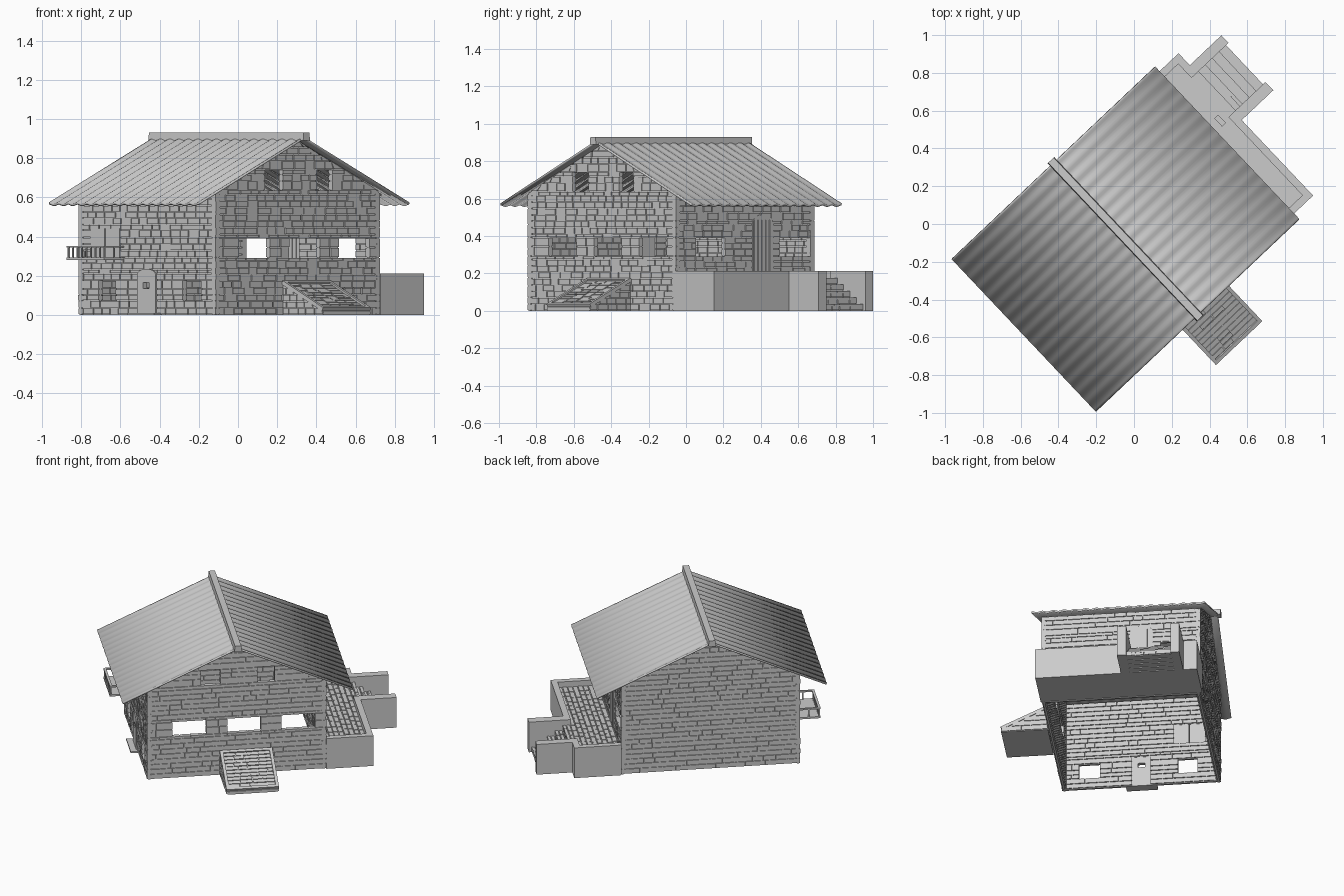
import bpy, bmesh, math, random
from mathutils import Matrix, Vector

if "Cube" in bpy.data.objects:
    bpy.data.objects.remove(bpy.data.objects["Cube"])

random.seed(4)
# House frame: local X runs across the ridge, local Y along it
M = Matrix.Translation((-0.045, -0.08, 0)) @ Matrix.Rotation(math.radians(43.4), 4, 'Z')
A, B = 0.577, 0.51            # wall half sizes
RX, RY = 0.742, 0.555         # roof half sizes
RIDGE, SLOPE = 0.905, 0.4515
X, Y, Z = Vector((1, 0, 0)), Vector((0, 1, 0)), Vector((0, 0, 1))


def finish(name, bm):
    bmesh.ops.recalc_face_normals(bm, faces=bm.faces)
    me = bpy.data.meshes.new(name)
    bm.to_mesh(me)
    bm.free()
    me.transform(M)
    ob = bpy.data.objects.new(name, me)
    bpy.context.collection.objects.link(ob)
    return ob


def prism(bm, pts, frame, d0, d1):
    """Extrude a (u, v) outline along the frame normal."""
    o, U, N, V = frame
    rings = [[bm.verts.new(o + U * u + V * v + N * d) for u, v in pts] for d in (d0, d1)]
    n = len(pts)
    bm.faces.new(rings[0])
    bm.faces.new(rings[1][::-1])
    for i in range(n):
        j = (i + 1) % n
        bm.faces.new((rings[0][i], rings[0][j], rings[1][j], rings[1][i]))


def rect(u0, u1, v0, v1):
    return [(u0, v0), (u1, v0), (u1, v1), (u0, v1)]


FLAT = (Vector(), X, Z, Y)


def box(bm, x0, x1, y0, y1, z0, z1):
    prism(bm, rect(x0, x1, y0, y1), FLAT, z0, z1)


def bricks(bm, frame, u0, u1, v0, v1, opens=(), lim=None, h=0.0335, depth=0.03, back=True):
    """Courses of bricks on a recessed mortar sheet, leaving openings free."""
    n = max(1, round((v1 - v0) / h))
    vs = [v0 + (v1 - v0) * i / n for i in range(n + 1)]
    for o in opens:                               # snap courses to the openings
        for e in o[2:]:
            k = min(range(n + 1), key=lambda i: abs(vs[i] - e))
            vs[k] = e
    for lo, hi in zip(vs, vs[1:]):
        if hi - lo < 0.008:
            continue

        def quad(a, b, c, d):
            if lim is None:
                return rect(a, b, c, d)
            cl = lambda u, v: (max(-lim(v), min(lim(v), u)), v)
            return [cl(a, c), cl(b, c), cl(b, d), cl(a, d)]
        mid = (lo + hi) / 2
        segs, start = [], u0
        for o in sorted(o for o in opens if o[2] < mid < o[3]):
            segs.append((start, o[0]))
            start = o[1]
        segs.append((start, u1))
        for a, b in segs:
            if lim:
                a, b = max(a, -lim(lo)), min(b, lim(lo))
            if b - a < 0.01:
                continue
            prism(bm, quad(a, b, lo, hi), frame, -depth + (0.008 if back else 0), -0.007)
            u = a
            while u < b - 0.004:
                w = random.uniform(0.055, 0.09)
                e = b if b - u - w < 0.03 else u + w
                q = quad(u, e - (0.006 if e < b else 0), lo + 0.005, hi)
                if q[1][0] - q[0][0] > 0.008:
                    prism(bm, q, frame, -depth, random.uniform(-0.002, 0.001))
                u = e


# Walls
front = (Vector((0, -B, 0)), X, -Y, Z)
rear = (Vector((0, B, 0)), X, Y, Z)
left = (Vector((-A, 0, 0)), Y, -X, Z)
right = (Vector((A, 0, 0)), Y, X, Z)


def gable(z):
    return max(0.0005, min(A, (RIDGE - 0.016 - z) / SLOPE))


front_open = [(-0.415, -0.195, 0.29, 0.39), (-0.06, 0.155, 0.29, 0.39), (0.29, 0.505, 0.29, 0.39),
              (-0.23, -0.105, 0.635, 0.74), (0.135, 0.245, 0.635, 0.74)]
left_open = [(0.235, 0.36, 0.07, 0.175), (-0.40, -0.265, 0.07, 0.175),
             (-0.06, 0.06, 0, 0.21), (0.21, 0.41, 0.29, 0.43)]
right_open = [(-0.36, -0.146, 0.29, 0.39), (0.06, 0.20, 0.18, 0.48), (0.255, 0.48, 0.29, 0.39)]
for name, fr, w, top, ops, lim in (
        ("gable_wall_front", front, A, 0.885, front_open, gable),
        ("gable_wall_rear", rear, A, 0.885, [], gable),
        ("door_side_wall", left, B, 0.622, left_open, None),
        ("terrace_side_wall", right, B, 0.622, right_open, None)):
    bm = bmesh.new()
    bricks(bm, fr, -w, w, 0, top, ops, lim)
    finish(name, bm)

# Wavy roof sheet
bm = bmesh.new()
cols = []
for i in range(97):
    y = -RY + 2 * RY * i / 96
    wave = 0.004 * math.cos(i / 96 * 2 * math.pi * 16)
    cols.append([bm.verts.new((x, y, RIDGE - SLOPE * abs(x) + wave)) for x in (-RX, 0, RX)])
for p, q in zip(cols, cols[1:]):
    for k in (0, 1):
        bm.faces.new((p[k], p[k + 1], q[k + 1], q[k]))
roof = finish("roof", bm)
if roof.data.polygons[0].normal.z < 0:
    roof.data.flip_normals()
sol = roof.modifiers.new("thickness", 'SOLIDIFY')
sol.thickness, sol.offset = 0.012, -1
bpy.context.view_layer.objects.active = roof
roof.select_set(True)
bpy.ops.object.shade_smooth_by_angle(angle=math.radians(40))

# Ridge cap
bm = bmesh.new()
prism(bm, [(-0.024, 0.89), (0.024, 0.89), (0.02, 0.93), (-0.02, 0.93)],
      (Vector(), X, Y, Z), -0.575, 0.575)
finish("ridge_cap", bm)


def arch(c, r, v0, v1, rise):
    return [(c - r, v0), (c + r, v0)] + [
        (c + r * math.cos(t * math.pi / 8), v1 + rise * math.sin(t * math.pi / 8)) for t in range(9)]


# Front door with a small peephole, and its step
bm = bmesh.new()
prism(bm, arch(0, 0.07, 0.165, 0.205, 0.03), left, -0.02, 0.006)
for r in (rect(-0.07, 0.07, 0, 0.135), rect(-0.07, -0.022, 0.135, 0.165), rect(0.022, 0.07, 0.135, 0.165)):
    prism(bm, r, left, -0.02, 0.006)
finish("front_door", bm)
bm = bmesh.new()
prism(bm, rect(-0.10, 0.10, 0, 0.01), left, -0.02, 0.045)
finish("door_step", bm)

# Terrace door of vertical planks
bm = bmesh.new()
prism(bm, arch(0.13, 0.076, 0.18, 0.47, 0.045), right, -0.02, 0.002)
for i in range(5):
    u = 0.062 + i * 0.0282
    prism(bm, rect(u, u + 0.023, 0.185, 0.485), right, -0.024, 0.007)
finish("terrace_door", bm)

# Balcony with double door
bm = bmesh.new()
for u in (0.20, 0.31):
    prism(bm, rect(u, u + 0.106, 0.285, 0.44), left, -0.02, 0.004)
finish("balcony_door", bm)
bm = bmesh.new()
prism(bm, rect(0.17, 0.45, 0.28, 0.292), left, -0.02, 0.14)
finish("balcony_floor", bm)
bm = bmesh.new()
prism(bm, rect(0.17, 0.45, 0.343, 0.353), left, 0.124, 0.14)
for u in (0.17, 0.436):
    prism(bm, rect(u, u + 0.014, 0.343, 0.353), left, 0, 0.124)
    prism(bm, rect(u + 0.003, u + 0.011, 0.29, 0.345), left, 0.06, 0.068)
for i in range(9):
    u = 0.173 + i * 0.0332
    prism(bm, rect(u, u + 0.008, 0.29, 0.345), left, 0.128, 0.136)
finish("balcony_railing", bm)

# Terrace: solid base, parapets and stair cheeks
TX, TOP, FLOOR = 0.88, 0.212, 0.175
bm = bmesh.new()
box(bm, A, 0.845, -0.48, 0.485, 0, FLOOR - 0.008)
for b in ((A, TX, -0.515, -0.475), (A, TX, 0.482, 0.522), (0.84, TX, -0.475, 0.035),
          (0.84, TX, 0.435, 0.482), (0.84, 1.11, 0.035, 0.095), (0.84, 1.11, 0.38, 0.435)):
    box(bm, *b, 0, TOP)
finish("terrace", bm)
bm = bmesh.new()
bricks(bm, (Vector((A, 0, FLOOR)), Y, Z, X), -0.475, 0.482, 0, 0.265, depth=0.012, back=False)
finish("terrace_paving", bm)

# Brick stairs
bm = bmesh.new()
n, x0, run = 5, 0.842, 0.05
for i in range(n):
    z = FLOOR * (n - i) / n
    x = x0 + i * run
    box(bm, x, x + run - 0.008, 0.095, 0.38, 0, z - 0.008)
    bricks(bm, (Vector((x, 0, z)), Y, Z, X), 0.095, 0.38, 0, run, depth=0.012, h=0.027, back=False)
    bricks(bm, (Vector((x + run, 0, 0)), Y, X, Z), 0.095, 0.38, z - FLOOR / n, z,
           depth=0.012, back=False)
finish("stairs", bm)

# Sloping cellar hatch against the front gable
H0, H1, Y0, Y1, Z0, Z1 = -0.11, 0.228, -0.81, -0.51, 0.03, 0.168
bm = bmesh.new()
prism(bm, [(Y0, 0), (Y1, 0), (Y1, Z1 - 0.01), (Y0, Z0 - 0.01)],
      (Vector(), Y, X, Z), H0 + 0.006, H1 - 0.006)
for side, N in ((H0, -X), (H1, X)):               # brick cheeks cut to the slope
    for k in range(5):
        lo, hi = k * 0.0335, min((k + 1) * 0.0335, Z1)
        edge = lambda v: max(Y0, Y0 + (v - Z0) / (Z1 - Z0) * (Y1 - Y0))
        u = edge(lo)
        while u < Y1 - 0.01:
            e = min(Y1, u + random.uniform(0.05, 0.08))
            a, b = max(u, edge(hi)), e - 0.005
            if b > a + 0.004:
                prism(bm, [(u, lo + 0.004), (b, lo + 0.004), (b, hi), (a, hi)],
                      (Vector((side, 0, 0)), Y, N, Z), -0.01, 0)
            u = e
finish("hatch_base", bm)
V = Vector((0, Y1 - Y0, Z1 - Z0))
L = V.length
V.normalize()
slope = (Vector((0, Y0, Z0)), X, V.cross(X) * (1 if V.cross(X).z > 0 else -1), V)
bm = bmesh.new()
for r in (rect(H0, H0 + 0.02, 0, L), rect(H1 - 0.02, H1, 0, L), rect(H0, H1, L - 0.02, L), rect(H0, H1, 0, 0.02)):
    prism(bm, r, slope, -0.012, 0.008)
bricks(bm, slope, H0 + 0.02, H1 - 0.02, 0.02, L - 0.02, h=0.03, depth=0.012, back=False)
finish("hatch_cover", bm)
